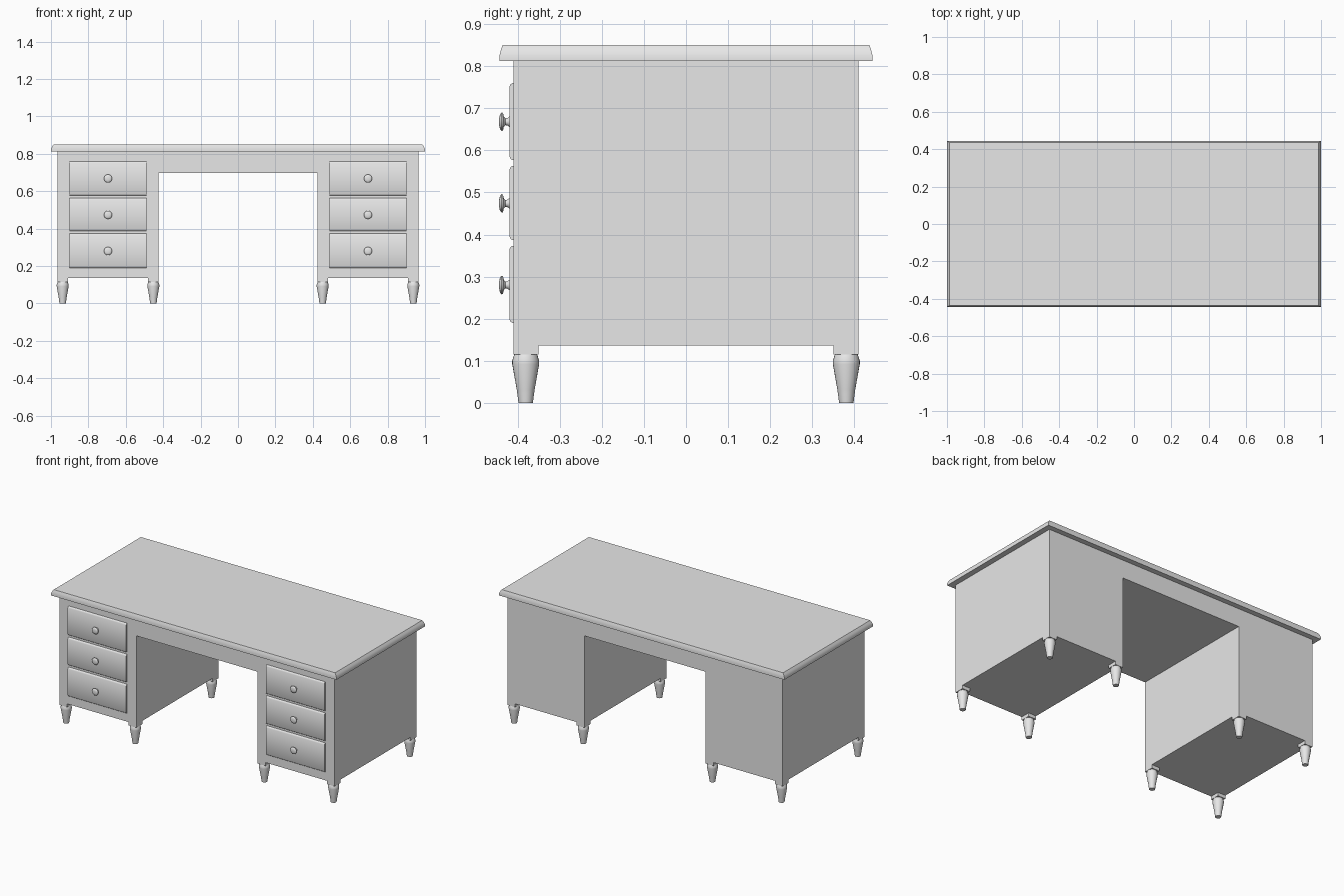
import bpy
import bmesh
import math
from mathutils import Matrix, Vector

old = bpy.data.objects.get("Cube")
if old:
    bpy.data.objects.remove(old, do_unlink=True)

grey = bpy.data.materials.new("plain grey")
grey.use_nodes = True
grey.diffuse_color = (0.8, 0.8, 0.8, 1)
grey.node_tree.nodes["Principled BSDF"].inputs["Base Color"].default_value = (0.8, 0.8, 0.8, 1)


def finish(bm, name, smooth=None):
    """Turn a bmesh into a named object, optionally smooth below an angle."""
    bmesh.ops.recalc_face_normals(bm, faces=bm.faces)
    mesh = bpy.data.meshes.new(name)
    bm.to_mesh(mesh)
    bm.free()
    mesh.materials.append(grey)
    ob = bpy.data.objects.new(name, mesh)
    bpy.context.collection.objects.link(ob)
    if smooth:
        bpy.ops.object.select_all(action="DESELECT")
        ob.select_set(True)
        bpy.context.view_layer.objects.active = ob
        bpy.ops.object.shade_smooth_by_angle(angle=math.radians(smooth))
    return ob


def extrude(name, points, direction, smooth=None):
    """Extrude a flat outline into a solid."""
    bm = bmesh.new()
    face = bm.faces.new([bm.verts.new(p) for p in points])
    result = bmesh.ops.extrude_face_region(bm, geom=[face], use_keep_orig=True)
    verts = [v for v in result["geom"] if isinstance(v, bmesh.types.BMVert)]
    bmesh.ops.translate(bm, verts=verts, vec=Vector(direction))
    return finish(bm, name, smooth)


def stack(name, rings, matrix=None, smooth=30):
    """Skin a list of vertex rings and cap both ends."""
    bm = bmesh.new()
    loops = [[bm.verts.new(p) for p in ring] for ring in rings]
    for low, high in zip(loops, loops[1:]):
        n = len(low)
        for i in range(n):
            j = (i + 1) % n
            bm.faces.new((low[i], low[j], high[j], high[i]))
    bm.faces.new(loops[0])
    bm.faces.new(loops[-1])
    if matrix:
        bm.transform(matrix)
    return finish(bm, name, smooth)


def turned(name, profile, matrix, sides=24):
    """Turned part from (radius, height) pairs."""
    turns = [2 * math.pi * i / sides for i in range(sides)]
    rings = [[(r * math.cos(a), r * math.sin(a), h) for a in turns] for r, h in profile]
    return stack(name, rings, matrix, 40)


# Table top with a softened upper edge
top_rings = []
for inset, z in ((0, 0.812), (0, 0.826), (0.003, 0.839), (0.007, 0.85)):
    x, y = 1 - 2 * inset, 0.443 - inset
    top_rings.append([(-x, -y, z), (x, -y, z), (x, y, z), (-x, y, z)])
stack("table_top", top_rings)

# Carcass: both pedestals and the apron over the knee space
inner, outer, front = 0.425, 0.965, -0.41
bottom, arch, under_top = 0.136, 0.697, 0.812
half = [(inner, arch), (inner, bottom), (outer, bottom), (outer, under_top)]
outline = half + [(-x, z) for x, z in reversed(half)]
extrude("carcass", [(x, front, z) for x, z in outline], (0, -2 * front, 0))

# Drawer fronts and knobs
drawer_rows = ((0.19, 0.373, 0.28), (0.387, 0.563, 0.474), (0.577, 0.76, 0.668))
knob_profile = ((0.013, -0.001), (0.009, 0.004), (0.008, 0.009), (0.012, 0.013),
                (0.021, 0.015), (0.022, 0.018), (0.018, 0.022), (0.009, 0.024))
for side, label in ((-1, "right"), (1, "left")):
    for z0, z1, zk in drawer_rows:
        section = [(front + 0.002, z0), (front - 0.003, z0), (front - 0.007, z0 + 0.003),
                   (front - 0.01, z0 + 0.009)]
        section += [(y, z0 + z1 - z) for y, z in reversed(section)]
        extrude(label + "_drawer_front", [(side * 0.49, y, z) for y, z in section],
                (side * 0.41, 0, 0), 60)
        place = Matrix.Translation((side * 0.695, front - 0.01, zk))
        turned(label + "_drawer_knob", knob_profile, place @ Matrix.Rotation(math.pi / 2, 4, "X"))

# Corner blocks and tapered feet under each pedestal
foot_profile = ((0.017, 0), (0.02, 0.022), (0.021, 0.03), (0.032, 0.092),
                (0.032, 0.1), (0.028, 0.113), (0.026, 0.117))
for sx in (-1, 1):
    for sy in (-1, 1):
        for x0, x1 in ((inner, inner + 0.055), (outer - 0.055, outer)):
            y0, y1 = 0.35, -front
            corners = [(x0, y0), (x1, y0), (x1, y1), (x0, y1)]
            extrude("corner_block", [(sx * x, sy * y, 0.115) for x, y in corners],
                    (0, 0, bottom - 0.115))
            place = Matrix.Translation((sx * (x0 + x1) / 2, sy * 0.381, 0))
            turned("foot", foot_profile, place)
